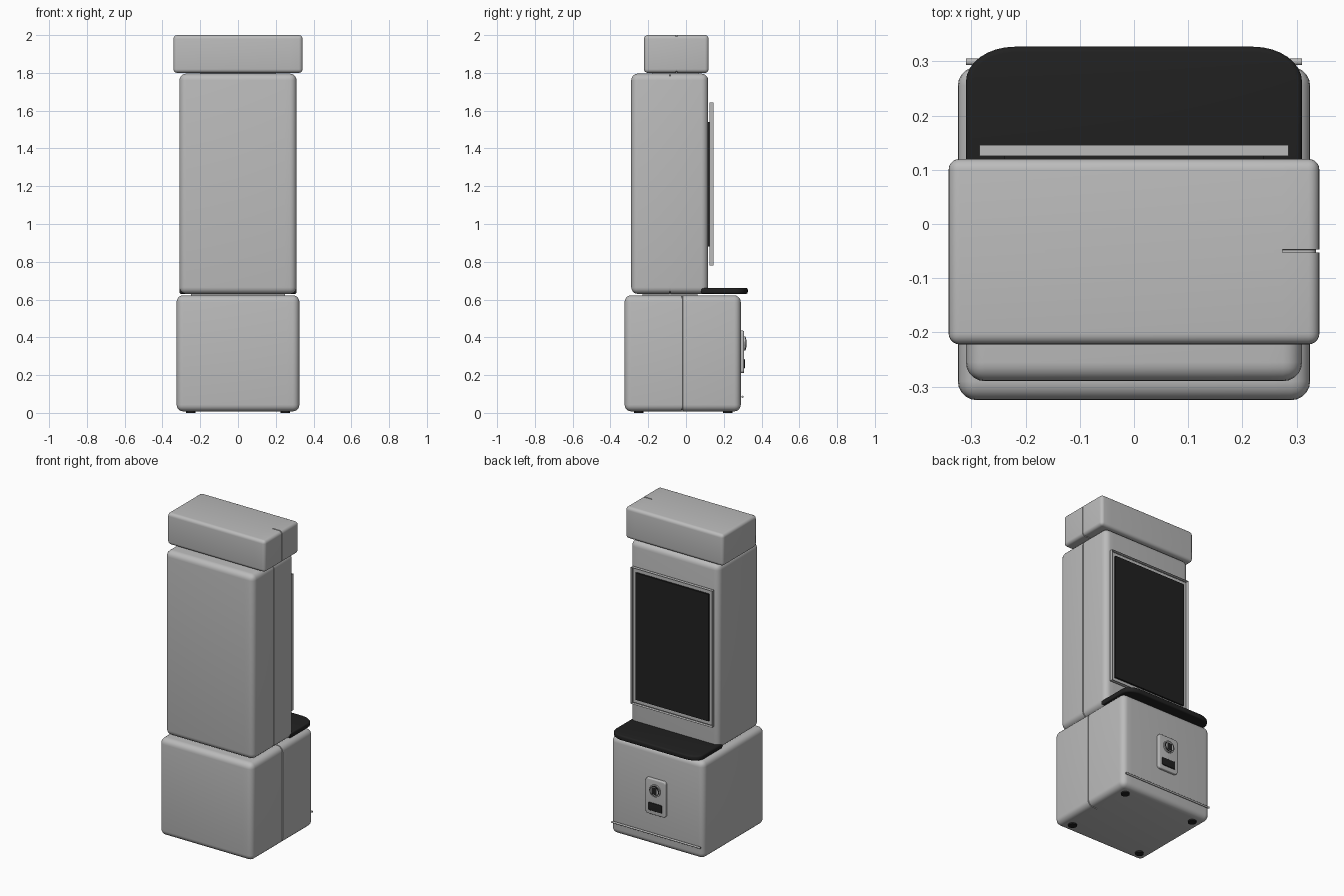
import bpy, bmesh, math
from mathutils import Vector

cube = bpy.data.objects.get("Cube")
if cube:
    bpy.data.objects.remove(cube, do_unlink=True)


def material(name, value):
    m = bpy.data.materials.new(name)
    m.use_nodes = True
    color = (value, value, value, 1)
    m.diffuse_color = color
    m.node_tree.nodes["Principled BSDF"].inputs["Base Color"].default_value = color
    return m


GREY = material("light grey", 0.5)
BLACK = material("soft black", 0.015)


def finish(bm, name, mat):
    bmesh.ops.recalc_face_normals(bm, faces=bm.faces)
    mesh = bpy.data.meshes.new(name)
    bm.to_mesh(mesh)
    bm.free()
    mesh.materials.append(mat)
    obj = bpy.data.objects.new(name, mesh)
    bpy.context.collection.objects.link(obj)
    bpy.ops.object.select_all(action='DESELECT')
    obj.select_set(True)
    bpy.context.view_layer.objects.active = obj
    bpy.ops.object.shade_smooth_by_angle(angle=math.radians(35))
    return obj


def box(name, mat, x, y, z, radius=0, corner=0, axis=2, seam=None):
    """Box between (min, max) pairs; corner rounds the edges along axis first."""
    bm = bmesh.new()
    bmesh.ops.create_cube(bm, size=1)
    for v in bm.verts:
        v.co = [(a + b) / 2 + c * (b - a) for (a, b), c in zip((x, y, z), v.co)]
    if corner:
        along = [e for e in bm.edges
                 if abs((e.verts[0].co - e.verts[1].co).normalized()[axis]) > 0.9]
        bmesh.ops.bevel(bm, geom=along, offset=corner, segments=6, profile=0.5, affect='EDGES')
    if radius:
        sharp = [e for e in bm.edges if e.calc_face_angle() > 1]
        bmesh.ops.bevel(bm, geom=sharp, offset=radius, segments=5, profile=0.5, affect='EDGES')
    if seam is not None:
        # Fine shell joint wrapping one side
        gap = 0.003
        for point, normal in (((0, seam - gap, 0), (0, 1, 0)),
                              ((0, seam + gap, 0), (0, 1, 0)),
                              ((x[1] * 0.8, 0, 0), (1, 0, 0))):
            bmesh.ops.bisect_plane(bm, geom=bm.verts[:] + bm.edges[:] + bm.faces[:],
                                   plane_co=point, plane_no=normal)
        bm.normal_update()
        strip = [f for f in bm.faces if abs(f.calc_center_median().y - seam) < gap * 0.9
                 and all(abs(v.co.y - seam) < gap * 1.1 for v in f.verts)
                 and f.calc_center_median().x > x[1] * 0.8]
        bmesh.ops.inset_region(bm, faces=strip, thickness=0.0005, depth=-0.006,
                               use_even_offset=True)
    return finish(bm, name, mat)


def cylinder(name, mat, center, radius, depth, axis, sides=32):
    bm = bmesh.new()
    bmesh.ops.create_cone(bm, cap_ends=True, segments=sides,
                          radius1=radius, radius2=radius, depth=depth)
    turn = Vector((0, 0, 1)).rotation_difference(Vector(axis))
    for v in bm.verts:
        v.co = turn @ v.co + Vector(center)
    return finish(bm, name, mat)


def ring(name, mat, x, z, y, border):
    """Rectangular frame facing the back, with an open middle."""
    bm = bmesh.new()
    corners = [(x[0], z[0]), (x[1], z[0]), (x[1], z[1]), (x[0], z[1])]
    face = bm.faces.new([bm.verts.new((a, y[1], b)) for a, b in corners])
    bmesh.ops.inset_region(bm, faces=[face], thickness=border, use_boundary=True)
    bmesh.ops.delete(bm, geom=[face], context='FACES_ONLY')
    sides = bmesh.ops.extrude_face_region(bm, geom=bm.faces[:], use_keep_orig=True)
    for v in sides["geom"]:
        if isinstance(v, bmesh.types.BMVert):
            v.co.y = y[0]
    return finish(bm, name, mat)


# Main cabinet shells
box("base_cabinet", GREY, (-.325, .325), (-.325, .29), (.008, .622), .035, seam=-.02)
box("tower_body", GREY, (-.31, .31), (-.29, .117), (.63, 1.796), .035, seam=-.085)
box("top_head", GREY, (-.342, .342), (-.222, .12), (1.8, 2), .02, seam=-.05)

# Hidden joints between the shells
box("lower_joint", GREY, (-.25, .25), (-.23, .06), (.61, .64))
box("upper_joint", GREY, (-.2, .2), (-.18, .07), (1.78, 1.81))

# Shelf with generously rounded outer corners
shelf = box("shelf", BLACK, (-.31, .31), (.08, .327), (.63, .662), .012)
bm = bmesh.new()
outline = [(-.31, .08), (.31, .08)]
for side in (1, -1):
    arc = [(side * (.22 + .09 * math.cos(math.pi * i / 16)),
            .262 + .065 * math.sin(math.pi * i / 16)) for i in range(9)]
    outline += arc if side > 0 else arc[::-1]
plate = bm.faces.new([bm.verts.new((a, b, .63)) for a, b in outline])
raised = bmesh.ops.extrude_face_region(bm, geom=[plate], use_keep_orig=True)["geom"]
bmesh.ops.translate(bm, vec=(0, 0, .032),
                    verts=[v for v in raised if isinstance(v, bmesh.types.BMVert)])
rim = [e for e in bm.edges if abs(e.verts[0].co.z - e.verts[1].co.z) < .001]
bmesh.ops.bevel(bm, geom=rim, offset=.01, segments=4, profile=.5, affect='EDGES')
bpy.data.objects.remove(shelf, do_unlink=True)
finish(bm, "shelf", BLACK)

# Display
box("display_mount", BLACK, (-.24, .24), (.11, .127), (.88, 1.54))
ring("display_frame", GREY, (-.285, .285), (.78, 1.642), (.125, .146), .03)
box("display_back", GREY, (-.28, .28), (.125, .13), (.785, 1.637))
box("display_screen", BLACK, (-.255, .255), (.128, .141), (.81, 1.612))

# Payment reader on the base
box("reader_plate", GREY, (-.07, .07), (.28, .307), (.21, .435), .006, corner=.016, axis=1)
cylinder("reader_ring", GREY, (0, .307, .367), .038, .016, (0, 1, 0))
cylinder("reader_bezel", BLACK, (0, .311, .367), .032, .012, (0, 1, 0))
cylinder("reader_inner_ring", GREY, (0, .312, .367), .027, .012, (0, 1, 0))
box("reader_lens", BLACK, (-.018, .018), (.31, .32), (.345, .389), .003)
box("reader_slot", BLACK, (-.048, .048), (.3, .312), (.235, .285), .004, corner=.006, axis=1)

# Thin rail along the lower back, and feet
cylinder("lower_rail", GREY, (0, .299, .085), .006, .62, (1, 0, 0), 16)
for side, label in ((1, "left"), (-1, "right")):
    for y, end in ((-.25, "front"), (.22, "back")):
        cylinder(f"{end}_{label}_foot", BLACK, (side * .25, y, .007), .025, .014, (0, 0, 1), 24)
